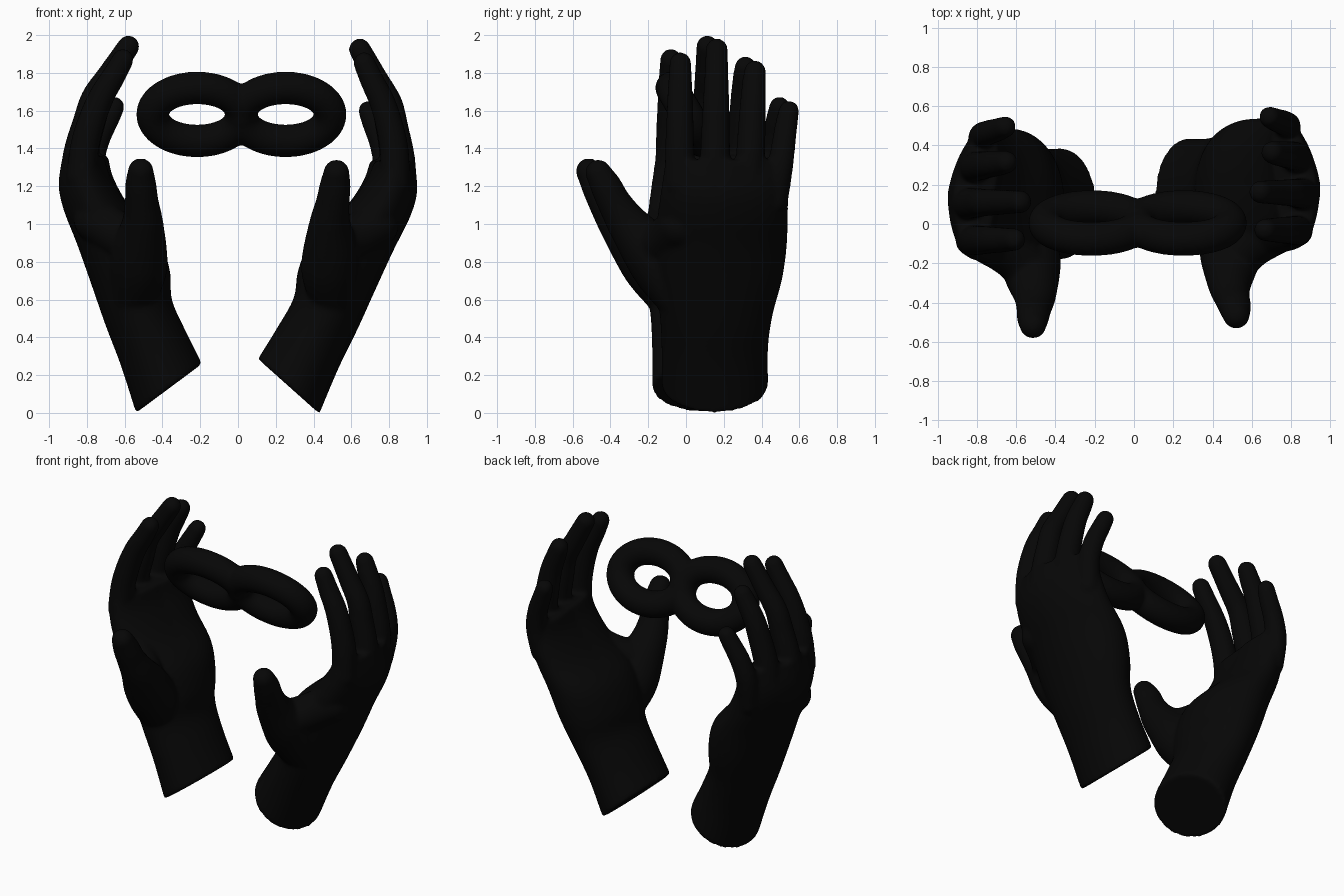
import bpy, bmesh, math
from mathutils import Vector, Matrix

if "Cube" in bpy.data.objects:
    bpy.data.objects.remove(bpy.data.objects["Cube"])

black = bpy.data.materials.new("soft black")
black.use_nodes = True
black.diffuse_color = (0.002, 0.002, 0.002, 1)
black.node_tree.nodes["Principled BSDF"].inputs["Base Color"].default_value = (0.002, 0.002, 0.002, 1)


def resample(keys, steps=5):
    """Catmull-Rom interpolation through tuples of any length."""
    keys = [Vector(k) for k in keys]
    ext = [2 * keys[0] - keys[1]] + keys + [2 * keys[-1] - keys[-2]]
    out = []
    for a, b, c, d in zip(ext, ext[1:], ext[2:], ext[3:]):
        for i in range(steps):
            t = i / steps
            out.append(0.5 * (2 * b + (c - a) * t + (2 * a - 5 * b + 4 * c - d) * t ** 2
                              + (3 * b - a - 3 * c + d) * t ** 3))
    return out + [keys[-1]]


def loft(bm, rings):
    """Closed skin over equally sized rings of points."""
    rows = [[bm.verts.new(p) for p in ring] for ring in rings]
    n = len(rows[0])
    for low, high in zip(rows, rows[1:]):
        for i in range(n):
            j = (i + 1) % n
            bm.faces.new((low[i], low[j], high[j], high[i]))
    bm.faces.new(rows[0][::-1])
    bm.faces.new(rows[-1])


def ball(bm, centre, size):
    matrix = Matrix.Translation(centre) @ Matrix.Diagonal((*size, 1))
    bmesh.ops.create_uvsphere(bm, u_segments=24, v_segments=16, radius=1, matrix=matrix)


def limb(bm, keys):
    """Tapered round limb through (x, y, z, radius) with ball ends."""
    pts = resample(keys)
    rings = []
    for i, p in enumerate(pts):
        tangent = (pts[min(i + 1, len(pts) - 1)] - pts[max(i - 1, 0)]).xyz
        frame = tangent.to_track_quat('Z', 'Y')
        rings.append([p.xyz + frame @ Vector((math.cos(a), math.sin(a), 0)) * p[3]
                      for a in (math.tau * k / 20 for k in range(20))])
    loft(bm, rings)
    for p in (pts[0], pts[-1]):
        ball(bm, p.xyz, (p[3],) * 3)


def finish(bm, name, voxel, passes, matrix=Matrix()):
    """Fuse the overlapping parts into one smooth skin."""
    bmesh.ops.transform(bm, matrix=matrix, verts=bm.verts)
    bmesh.ops.recalc_face_normals(bm, faces=bm.faces)
    mesh = bpy.data.meshes.new(name)
    bm.to_mesh(mesh)
    bm.free()
    mesh.materials.append(black)
    mesh.shade_smooth()
    obj = bpy.data.objects.new(name, mesh)
    bpy.context.scene.collection.objects.link(obj)
    fuse = obj.modifiers.new("fuse", 'REMESH')
    fuse.mode = 'VOXEL'
    fuse.voxel_size = voxel
    fuse.use_smooth_shade = True
    soften = obj.modifiers.new("soften", 'SMOOTH')
    soften.factor = 0.5
    soften.iterations = passes


# Palm and wrist sections: outer x, z; inner x, z; front y, back y; inward shift of the back edge
PALM = [(-.54, 0, -.19, .26, -.18, .385, 0), (-.62, .25, -.28, .44, -.18, .385, 0),
        (-.70, .46, -.35, .60, -.19, .41, 0), (-.78, .69, -.36, .75, -.22, .46, 0),
        (-.855, .90, -.42, .92, -.22, .485, .02), (-.925, 1.08, -.57, 1.08, -.20, .49, .04),
        (-.95, 1.22, -.67, 1.24, -.18, .49, .06), (-.92, 1.38, -.71, 1.36, -.16, .48, .07)]

# Fingers: (x, z) path, base and tip y, base and tip radius
FINGERS = [
    ([(-.83, 1.25), (-.81, 1.42), (-.77, 1.56), (-.72, 1.68), (-.66, 1.78), (-.61, 1.87)], -.085, -.08, .08, .058),
    ([(-.865, 1.25), (-.84, 1.4), (-.80, 1.54), (-.76, 1.67), (-.68, 1.79), (-.58, 1.94)], .10, .113, .083, .059),
    ([(-.83, 1.22), (-.81, 1.4), (-.77, 1.55), (-.73, 1.67), (-.68, 1.77), (-.65, 1.83)], .28, .315, .08, .058),
    ([(-.77, 1.15), (-.775, 1.32), (-.74, 1.45), (-.69, 1.55), (-.655, 1.62)], .42, .495, .07, .055)]

THUMB = [(-.57, -.05, .56, .11), (-.53, -.16, .74, .15), (-.52, -.25, .87, .145), (-.505, -.36, 1.01, .11),
         (-.51, -.43, 1.12, .09), (-.515, -.475, 1.21, .083), (-.515, -.515, 1.28, .069)]
WEB = [(-.53, -.24, .89, .12), (-.63, -.15, .94, .12), (-.75, -.08, 1.02, .12)]


def build_hand(name, matrix=Matrix()):
    bm = bmesh.new()
    rings = []
    for xo, zo, xi, zi, y0, y1, skew in resample(PALM):
        ring = []
        for k in range(40):
            c, s = math.cos(math.tau * k / 40), math.sin(math.tau * k / 40)
            ring.append(((xo + xi) / 2 + c * (xi - xo) / 2 + skew * max(s, 0),
                         (y0 + y1) / 2 + s * (y1 - y0) / 2, (zo + zi) / 2 + c * (zi - zo) / 2))
        rings.append(ring)
    loft(bm, rings)
    for path, y0, y1, r0, r1 in FINGERS:
        keys = []
        for i, (x, z) in enumerate(path):
            t = i / (len(path) - 1)
            keys.append((x, y0 + (y1 - y0) * t ** 0.7, z, r0 + (r1 - r0) * t ** 1.3))
        limb(bm, keys)
    limb(bm, THUMB)
    limb(bm, WEB)
    finish(bm, name, 0.012, 12, matrix)


# The left hand mirrors the right one, slightly turned and shifted
pivot = Vector((.95, 0, 1.2))
turn = (Matrix.Translation(pivot + Vector((-.003, .05, -.046))) @ Matrix.Rotation(.09, 4, 'Y')
        @ Matrix.Translation(-pivot) @ Matrix.Diagonal((-1, 1, 1, 1)))
build_hand("right_hand")
build_hand("left_hand", turn)

# Floating double ring: two oval loops fused at a neck, leaning forward
bm = bmesh.new()
for cx in (-.216, .252):
    rows = []
    for i in range(64):
        a = math.tau * i / 64
        out = Vector((math.cos(a), 0, math.sin(a)))
        row = []
        for k in range(24):
            b = math.tau * k / 24
            core = Vector((cx + .236 * out.x, 0, .162 * out.z))
            row.append(bm.verts.new(core + out * .087 * math.cos(b) + Vector((0, .087 * math.sin(b), 0))))
        rows.append(row)
    for i in range(64):
        for k in range(24):
            j, m = (i + 1) % 64, (k + 1) % 24
            bm.faces.new((rows[i][k], rows[j][k], rows[j][m], rows[i][m]))
for side in (-1, 1):
    ball(bm, (.018, 0, side * .088), (.115, .085, .06))
ball(bm, (.018, 0, 0), (.085, .09, .12))
lean = Matrix.Translation((0, .005, 1.58)) @ Matrix.Rotation(math.radians(30), 4, 'X')
finish(bm, "double_ring", 0.011, 12, lean)
